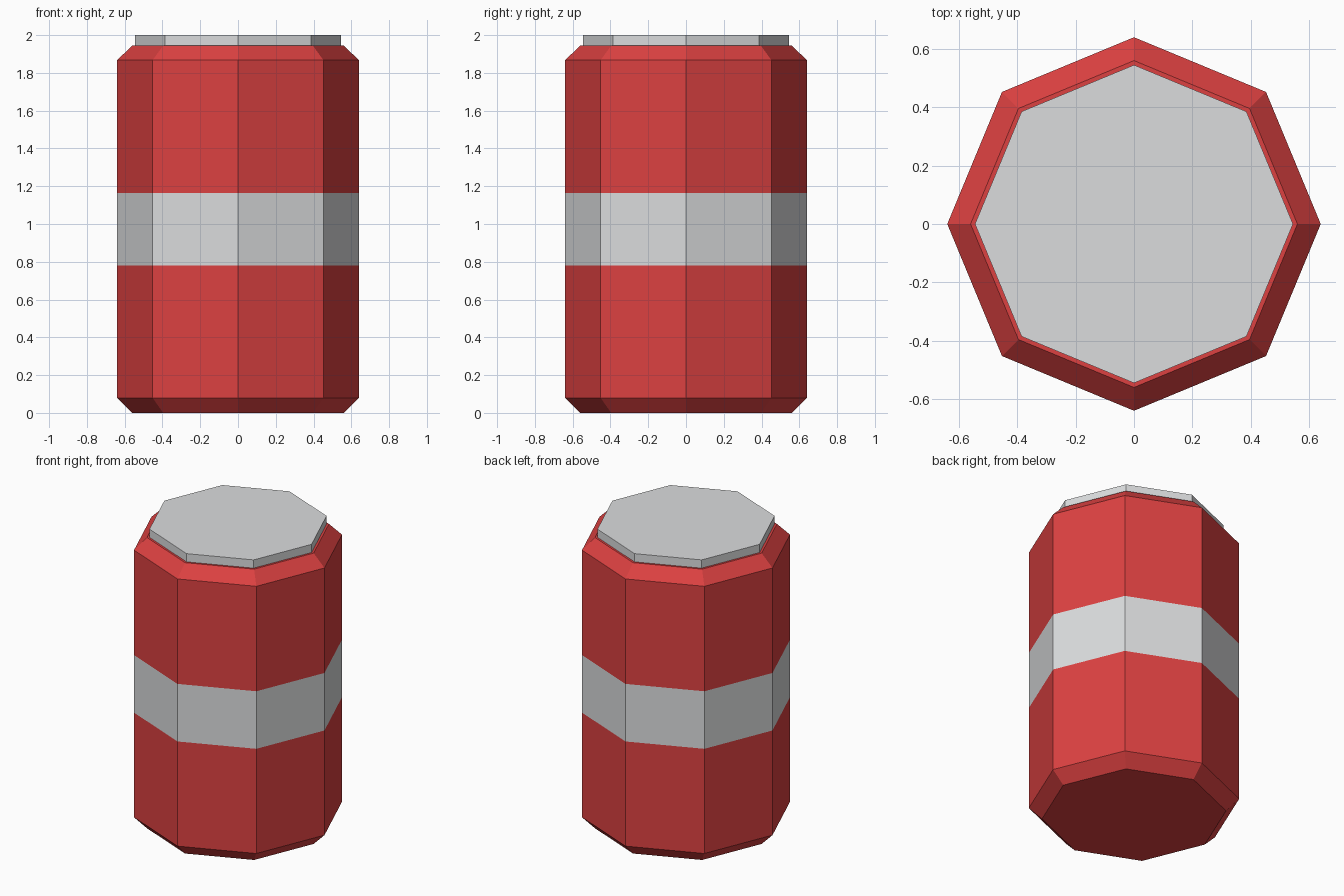
import bpy
import bmesh
from math import cos, sin, pi

SIDES = 8

cube = bpy.data.objects.get("Cube")
if cube:
    bpy.data.objects.remove(cube, do_unlink=True)


def make_material(name, rgb):
    mat = bpy.data.materials.new(name)
    mat.use_nodes = True
    color = (*rgb, 1.0)
    mat.diffuse_color = color
    mat.node_tree.nodes["Principled BSDF"].inputs["Base Color"].default_value = color
    return mat


red = make_material("can red", (0.72, 0.053, 0.053))
silver = make_material("silver grey", (0.71, 0.72, 0.73))


def turned_part(name, profile, materials):
    """Closed faceted solid from (radius, height) pairs, flat shaded."""
    bm = bmesh.new()
    rings = []
    for radius, z in profile:
        angles = [2 * pi * i / SIDES for i in range(SIDES)]
        rings.append([bm.verts.new((radius * cos(a), radius * sin(a), z)) for a in angles])
    for low, high in zip(rings, rings[1:]):
        for i in range(SIDES):
            j = (i + 1) % SIDES
            bm.faces.new((low[i], low[j], high[j], high[i]))
    bm.faces.new(rings[0][::-1])
    bm.faces.new(rings[-1])
    mesh = bpy.data.meshes.new(name)
    bm.to_mesh(mesh)
    bm.free()
    for mat in materials:
        mesh.materials.append(mat)
    obj = bpy.data.objects.new(name, mesh)
    bpy.context.collection.objects.link(obj)
    return obj


# Can body with bevelled rims and a cut band around the middle
BAND_LOW, BAND_HIGH = 0.78, 1.165
body = turned_part("can_body", [
    (0.56, 0.0), (0.64, 0.08), (0.64, BAND_LOW), (0.64, BAND_HIGH),
    (0.64, 1.867), (0.56, 1.945)], [red, silver])
for face in body.data.polygons:
    face.material_index = int(BAND_LOW < face.center.z < BAND_HIGH)

# Thin lid standing just inside the top rim
turned_part("can_lid", [(0.545, 1.945), (0.545, 2.0)], [silver])
